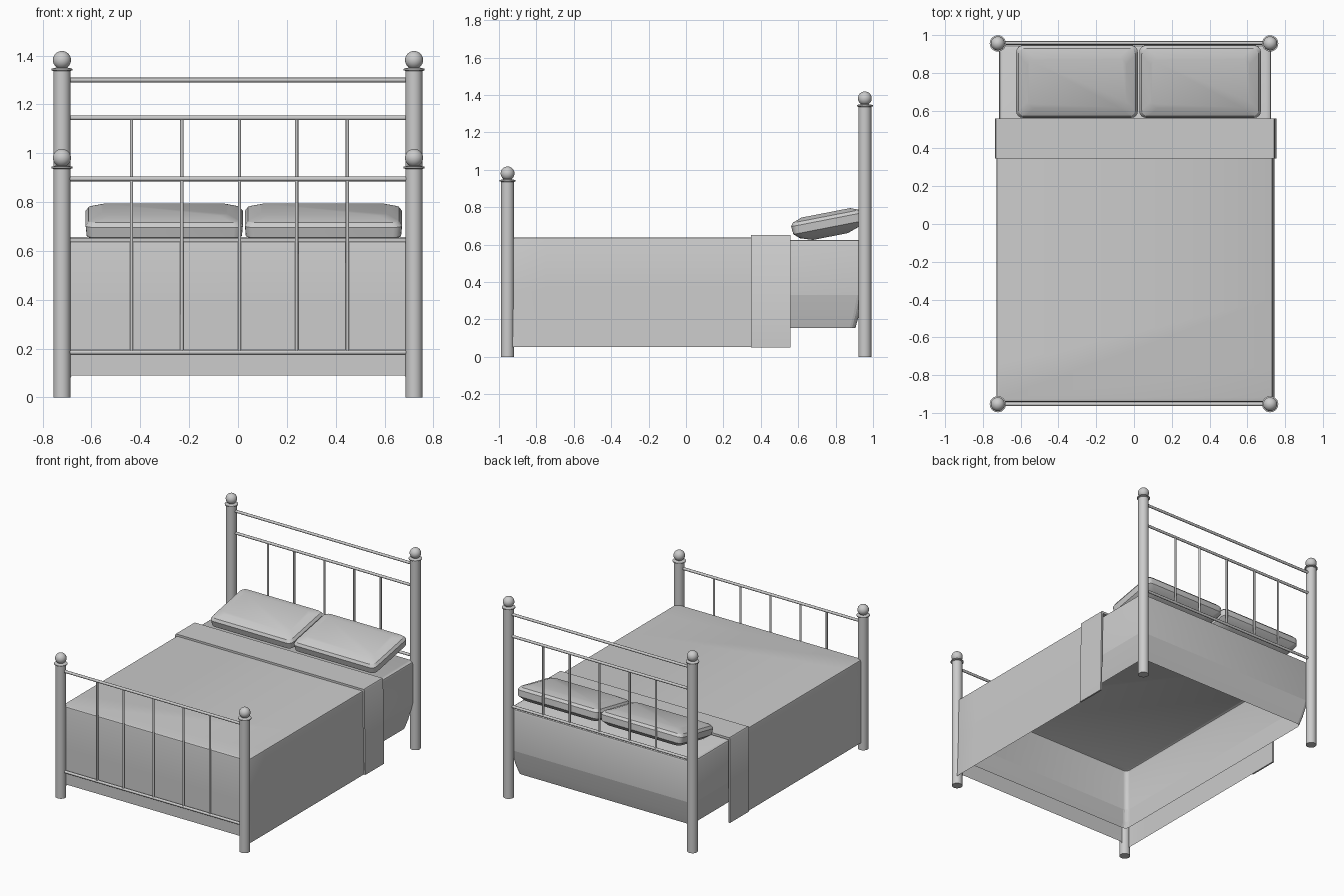
import bpy, bmesh, math
from mathutils import Matrix, Vector

if "Cube" in bpy.data.objects:
    bpy.data.objects.remove(bpy.data.objects["Cube"])


def finish(name, bm, angle=35):
    bmesh.ops.recalc_face_normals(bm, faces=bm.faces)
    me = bpy.data.meshes.new(name)
    bm.to_mesh(me)
    bm.free()
    ob = bpy.data.objects.new(name, me)
    bpy.context.collection.objects.link(ob)
    bpy.ops.object.select_all(action='DESELECT')
    ob.select_set(True)
    bpy.context.view_layer.objects.active = ob
    bpy.ops.object.shade_smooth_by_angle(angle=math.radians(angle))
    return ob


def loft(rings, closed=True, bottom=True, top=True):
    """Skin a stack of point rings, listed bottom to top."""
    bm = bmesh.new()
    vs = [[bm.verts.new(p) for p in r] for r in rings]
    n = len(rings[0])
    for a, b in zip(vs, vs[1:]):
        for i in range(n if closed else n - 1):
            j = (i + 1) % n
            bm.faces.new((a[i], a[j], b[j], b[i]))
    if bottom:
        bm.faces.new(vs[0][::-1])
    if top:
        bm.faces.new(vs[-1])
    return bm


def round_rect(x0, x1, y0, y1, z, r, inset=0.0, seg=4):
    x0, x1, y0, y1 = x0 + inset, x1 - inset, y0 + inset, y1 - inset
    pts = []
    for cx, cy, a0 in ((x1 - r, y1 - r, 0), (x0 + r, y1 - r, 90),
                       (x0 + r, y0 + r, 180), (x1 - r, y0 + r, 270)):
        for k in range(seg + 1):
            a = math.radians(a0 + 90 * k / seg)
            pts.append((cx + r * math.cos(a), cy + r * math.sin(a), z))
    return pts


def rod(name, a, b, r, sides=12):
    a, b = Vector(a), Vector(b)
    bm = bmesh.new()
    bmesh.ops.create_cone(bm, cap_ends=True, segments=sides, radius1=r, radius2=r, depth=(b - a).length)
    rot = (b - a).to_track_quat('Z', 'Y').to_matrix().to_4x4()
    bm.transform(Matrix.Translation((a + b) / 2) @ rot)
    return finish(name, bm)


# Turned posts with collar and ball finial
def post(name, x, y, h):
    prof = [(.035, 0), (.035, h), (.043, h + .003), (.043, h + .009), (.028, h + .013)]
    for k in range(3, 16):
        a = math.pi * k / 16
        prof.append((.037 * math.sin(a), h + .045 - .037 * math.cos(a)))
    prof.append((.001, h + .082))
    n = 24
    rings = [[(x + r * math.cos(2 * math.pi * i / n), y + r * math.sin(2 * math.pi * i / n), z)
              for i in range(n)] for r, z in prof]
    finish(name, loft(rings))


for side, x in (("left", -.721), ("right", .721)):
    post("head_post_" + side, x, .956, 1.337)
    post("foot_post_" + side, x, -.954, .936)

# Rails and spindles of the headboard and footboard
for label, y, rails, low, high in (("head", .958, (1.30, 1.145, .648), .648, 1.145),
                                   ("foot", -.954, (.895, .185), .185, .895)):
    for i, z in enumerate(rails):
        rod(f"{label}_rail_{i}", (-.71, y, z), (.71, y, z), .0095)
    for i, x in enumerate((-.436, -.23, .006, .24, .448)):
        rod(f"{label}_spindle_{i}", (x, y, low), (x, y, high), .007)

# Mattress shell, open underneath
box = (-.714, .726, -.925, .946)
finish("mattress", loft([round_rect(*box, z, .03, i) for z, i in
                         ((.33, 0), (.61, 0), (.621, .004), (.626, .012))], bottom=False))

# Open bed base skirt, tapering inwards
finish("base_skirt", loft([round_rect(*box, z, .03, i) for z, i in
                           ((.155, .04), (.22, .022), (.33, 0))], bottom=False, top=False), 5)


# Blanket draped over both sides and the foot, open at the head
def drape(x0, x1, y0, z_side, z_front):
    r, seg = .025, 4
    pts = [(x0, .55), (x0, .1), (x0, -.4), (x0, -.75)]
    for cx, a0 in ((x0 + r, 180), (x1 - r, 270)):
        for k in range(seg + 1):
            a = math.radians(a0 + 90 * k / seg)
            pts.append((cx + r * math.cos(a), y0 + r + r * math.sin(a)))
        if a0 == 180:
            pts += [(-.68, y0), (0, y0), (.68, y0)]
    pts += [(x1, -.75), (x1, -.4), (x1, .1), (x1, .55)]
    return [(x, y, z_front if abs(x) < .69 else z_side) for x, y in pts]


finish("blanket", loft([drape(-.728, .745, -.943, .052, .09),
                        drape(-.728, .737, -.942, .35, .35),
                        drape(-.727, .734, -.941, .627, .627),
                        drape(-.724, .731, -.939, .636, .636),
                        drape(-.718, .725, -.934, .639, .639)],
                       closed=False, bottom=False))

# Folded-over band at the head end of the blanket
outline = [(-.735, .05), (-.735, .645), (-.73, .653), (.742, .653), (.747, .645), (.755, .05),
           (.744, .05), (.735, .637), (-.724, .637), (-.724, .05)]
bm = loft([[(x, y, z) for x, z in outline] for y in (.347, .558)])
finish("blanket_fold", bm)

# Pillows leaning towards the headboard
levels = ((-.074, .10), (-.052, .035), (-.025, .004), (.018, 0), (.036, .012), (.055, .062))
for side, x in (("left", -.302), ("right", .35)):
    bm = loft([round_rect(-.322, .322, -.195, .195, z, .035, i) for z, i in levels])
    bm.transform(Matrix.Translation((x, .757, .716)) @ Matrix.Rotation(math.radians(11), 4, 'X'))
    finish("pillow_" + side, bm, 28)
